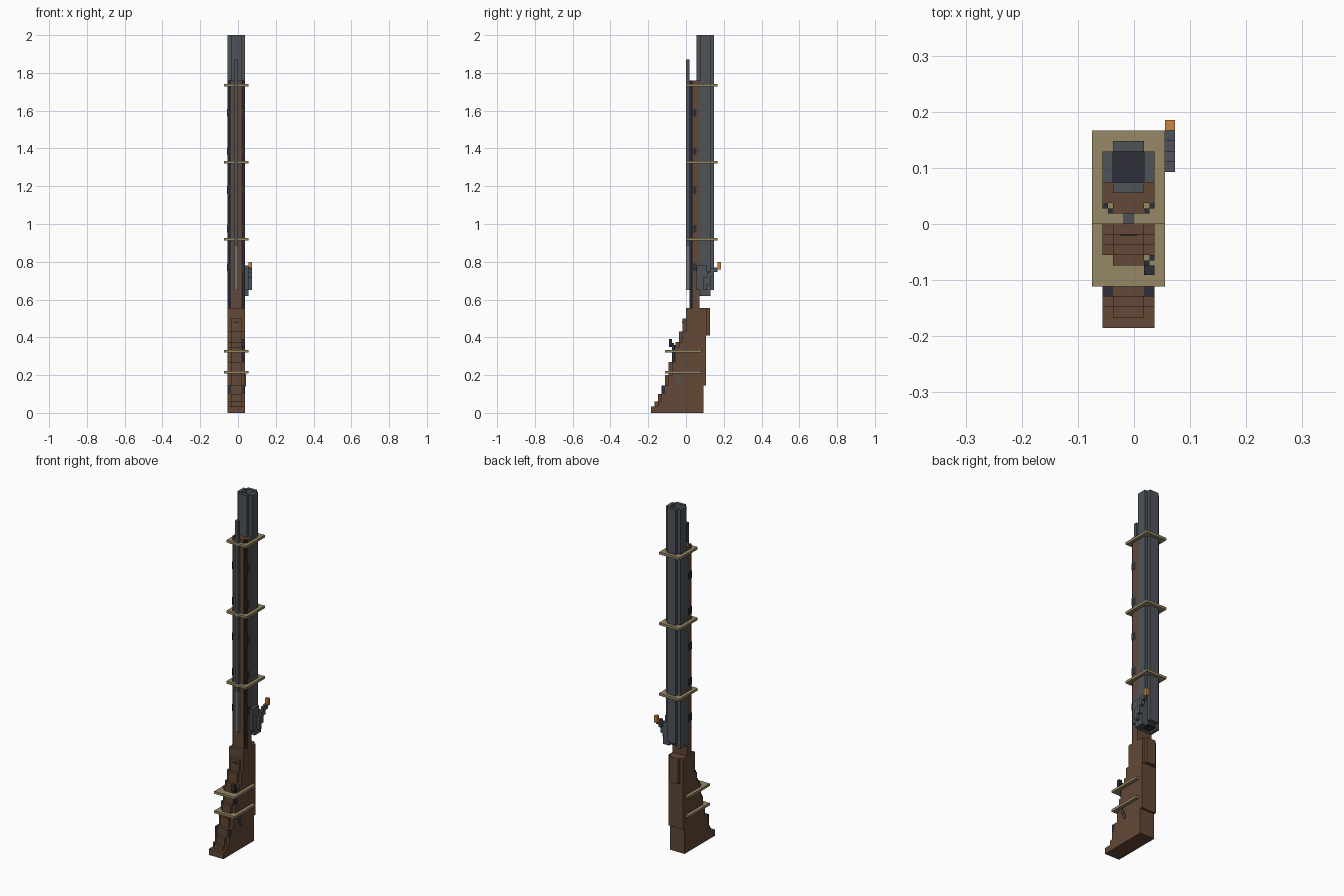
import bpy
import bmesh

cube = bpy.data.objects.get("Cube")
if cube:
    bpy.data.objects.remove(cube, do_unlink=True)

V = 0.0185            # block unit
X0, Y0 = -0.056, 0.0  # grid origin: five columns wide


def material(name, rgb):
    lin = [((c / 255 + 0.055) / 1.055) ** 2.4 for c in rgb] + [1]
    m = bpy.data.materials.new(name)
    m.use_nodes = True
    m.diffuse_color = lin
    m.node_tree.nodes["Principled BSDF"].inputs["Base Color"].default_value = lin
    return m


wood = material("brown wood", (98, 72, 54))
steel = material("slate steel", (78, 84, 90))
dark = material("dark iron", (46, 46, 56))
brass = material("dull brass", (150, 136, 102))
orange = material("copper orange", (202, 132, 62))
silver = material("light grey steel", (118, 118, 122))


def blocks(name, mat, boxes):
    """Boxes as (x0, x1, y0, y1) in block units, then z0, z1 in scene units."""
    bm = bmesh.new()
    for x0, x1, y0, y1, z0, z1 in boxes:
        made = bmesh.ops.create_cube(bm, size=1)
        for v in made["verts"]:
            v.co = (X0 + V * (x0 if v.co.x < 0 else x1),
                    Y0 + V * (y0 if v.co.y < 0 else y1),
                    z0 if v.co.z < 0 else z1)
    me = bpy.data.meshes.new(name)
    bm.to_mesh(me)
    bm.free()
    me.materials.append(mat)
    ob = bpy.data.objects.new(name, me)
    bpy.context.collection.objects.link(ob)
    return ob


def both_sides(boxes):
    return boxes + [(5 - b[1], 5 - b[0], *b[2:]) for b in boxes]


# Barrel: four walls around a dark bore
blocks("barrel_walls", steel, both_sides([(0, 1, 4, 7, 0.62, 2)]) + [
    (1, 4, 3, 4, 0.62, 2), (1, 4, 7, 8, 0.65, 2)])
blocks("barrel_bore", dark, [(1, 4, 4, 7, 0.63, 1.94)])

# Fore-stock with dark corner strips and side studs
blocks("fore_stock", wood, [(0, 5, 2, 4, 0.62, 1.76), (1, 4, 1, 2, 0.55, 1.76),
                            (0, 5, 2, 3.8, 0.55, 0.62)])
blocks("corner_strips", dark, both_sides([
    (0, 0.5, 1.5, 2, 0.55, 1.76), (0.5, 1, 1, 1.5, 0.55, 1.76)]))
blocks("side_studs", dark, both_sides([
    (-0.08, 0.9, 1.4, 3, 0.75 + i * 0.205, 0.79 + i * 0.205) for i in range(5)]))

# Ramrod
blocks("ramrod", steel, [(2, 3, 0, 1, 0.88, 1.87)])
blocks("ramrod_tip", silver, [(2, 3, 0, 1, 0.65, 0.88)])

# Brass bands
blocks("barrel_bands", brass, [(-1, 6, 0, 9, z - 0.007, z + 0.007)
                               for z in (1.735, 1.327, 0.92)])
blocks("butt_bands", brass, [(-1, 6, -6, 4.4, z - 0.007, z + 0.007)
                             for z in (0.327, 0.215)])

# Butt: stepped front, with the centre one block ahead of the sides
tops = [0.035, 0.06, 0.10, 0.145, 0.20, 0.27, 0.35, 0.375, 0.43, 0.50, 0.555]
butt, low = [], 0
for i, top in enumerate(tops):
    mid = (low + top) / 2
    back = 5 if mid < 0.17 else 5.7
    side = -10 + i if i == 0 else -9 + i
    butt.append((0, 5, min(side, 0), back, low, top))
    butt.append((1, 4, -10 + i, back, low, top))
    low = top
butt += [(0, 5, 0, 5.9, 0.41, 0.555), (1, 4, 0, 6.8, 0.41, 0.555)]
blocks("butt_stock", wood, butt)
blocks("butt_inlays", dark, both_sides([(0, 1, -7, -6, 0.10, 0.145)]))

# Small fittings on the butt
blocks("butt_catch", dark, [(4, 5, -4.9, -4, 0.35, 0.39), (4, 4.5, -4, -3.5, 0.26, 0.37),
                            (4.5, 5, -3.5, -3, 0.27, 0.36)])
blocks("butt_clip", steel, [(5, 5.25, -3 + i * 0.5, -2.3 + i * 0.5,
                             0.18 - i * 0.02, 0.205 - i * 0.02) for i in range(3)])
blocks("front_plate", dark, [(1.7, 3.3, -1.1, -0.9, 0.475, 0.485)])

# Lock plate, stepped hammer and its orange tip
blocks("lock_plate", steel, [(5, 6, 4, 7, 0.62, 0.75), (5, 6, 3, 6, 0.65, 0.78)])
blocks("hammer", steel, [(6, 7, 5, 6, 0.65, 0.72), (6, 7, 6, 7, 0.68, 0.745),
                         (6, 7, 7, 8, 0.72, 0.765), (6, 7, 8, 9, 0.745, 0.77)])
blocks("hammer_tip", orange, [(6, 7, 9, 10, 0.76, 0.80)])
